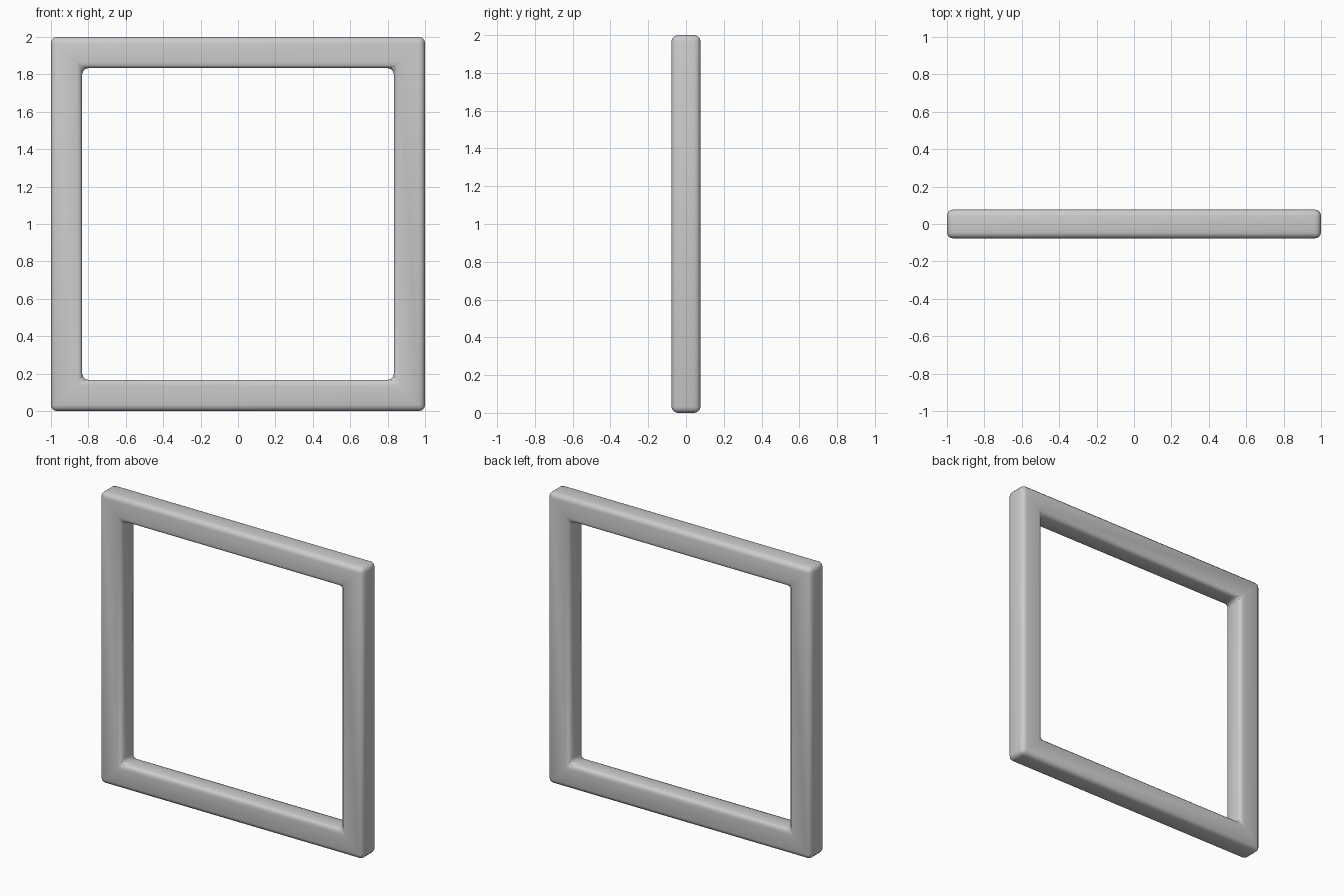
import bpy
import bmesh

if "Cube" in bpy.data.objects:
    bpy.data.objects.remove(bpy.data.objects["Cube"])

OUTER, INNER, DEPTH = 1.0, 0.833, 0.077   # half sizes
CORNERS = [(-1, -1), (1, -1), (1, 1), (-1, 1)]

# Square frame: four loops (outer/inner, front/back) bridged with quads
bm = bmesh.new()


def loop(half, y):
    return [bm.verts.new((sx * half, y, 1 + sz * half)) for sx, sz in CORNERS]


loops = [loop(OUTER, -DEPTH), loop(INNER, -DEPTH), loop(INNER, DEPTH), loop(OUTER, DEPTH)]
for k in range(4):
    a, b = loops[k], loops[(k + 1) % 4]
    for i in range(4):
        j = (i + 1) % 4
        bm.faces.new((a[i], a[j], b[j], b[i]))
bmesh.ops.recalc_face_normals(bm, faces=bm.faces)

mesh = bpy.data.meshes.new("square_frame")
bm.to_mesh(mesh)
bm.free()
frame = bpy.data.objects.new("square_frame", mesh)
bpy.context.collection.objects.link(frame)

# Softly rounded edges and corners
bevel = frame.modifiers.new("rounded_edges", 'BEVEL')
bevel.width = 0.033
bevel.segments = 3
bevel.limit_method = 'ANGLE'

bpy.context.view_layer.objects.active = frame
frame.select_set(True)
bpy.ops.object.modifier_apply(modifier=bevel.name)
bpy.ops.object.shade_smooth_by_angle(angle=0.6)
